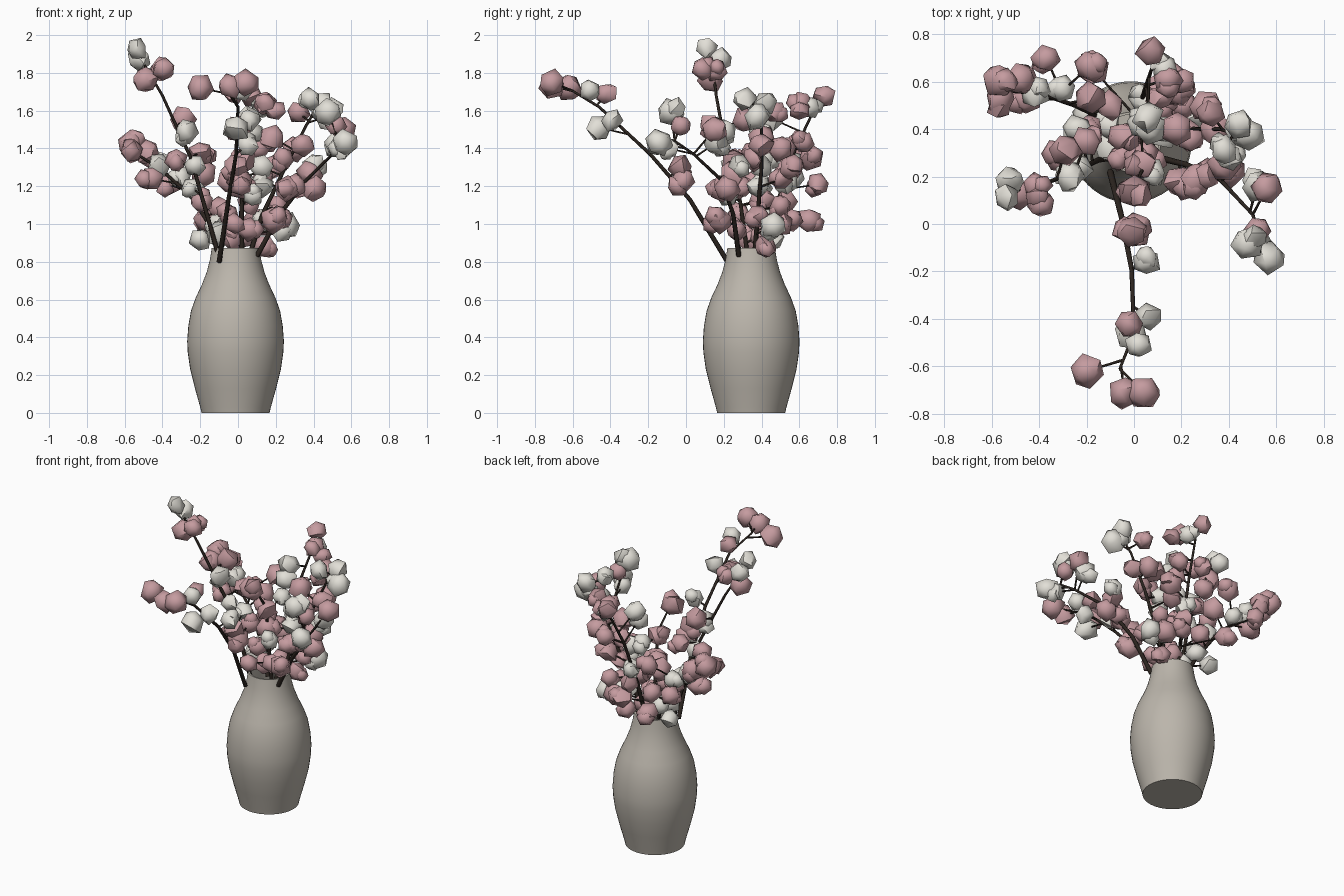
import bpy, bmesh, math, random
from mathutils import Vector, Matrix, Euler

random.seed(7)


def material(name, rgb):
    m = bpy.data.materials.new(name)
    m.diffuse_color = (*rgb, 1)
    return m


PINK = material("pink_petal", (0.56, 0.33, 0.35))
WHITE = material("white_petal", (0.76, 0.74, 0.68))
BARK = material("dark_bark", (0.025, 0.018, 0.014))
CLAY = material("clay", (0.5, 0.465, 0.41))


def mesh_object(name, bm, mat, angle):
    me = bpy.data.meshes.new(name)
    bm.to_mesh(me)
    bm.free()
    me.materials.append(mat)
    ob = bpy.data.objects.new(name, me)
    bpy.context.collection.objects.link(ob)
    bpy.ops.object.select_all(action='DESELECT')
    ob.select_set(True)
    bpy.context.view_layer.objects.active = ob
    bpy.ops.object.shade_smooth_by_angle(angle=math.radians(angle))
    return ob


# Vase: lathed profile, outside then down the inside
profile = [(0, 0), (.18, 0), (.187, .03), (.215, .13), (.24, .23), (.253, .32), (.256, .38),
           (.25, .46), (.236, .54), (.211, .61), (.178, .68), (.153, .745), (.136, .81),
           (.126, .872), (.116, .872), (.125, .81), (.165, .68), (.2, .6), (.24, .4), (.17, .03), (0, .02)]
bm = bmesh.new()
vs = [bm.verts.new((r, 0, z)) for r, z in profile]
es = [bm.edges.new(p) for p in zip(vs, vs[1:])]
bmesh.ops.spin(bm, geom=vs + es, axis=(0, 0, 1), cent=(0, 0, 0), steps=48, angle=2 * math.pi)
bmesh.ops.remove_doubles(bm, verts=bm.verts, dist=1e-4)
bmesh.ops.recalc_face_normals(bm, faces=bm.faces)
vase = mesh_object("vase", bm, CLAY, 40)
vase.location = (-.013, .345, 0)


# Blossoms: jittered low-poly buds, many with a smaller overlapping one
def bud(bm, p, r):
    rot = Euler([random.uniform(0, 6.28) for _ in range(3)]).to_matrix().to_4x4()
    mat = Matrix.Translation(p) @ rot @ Matrix.Diagonal((r, r, r * .92, 1))
    for v in bmesh.ops.create_icosphere(bm, subdivisions=1, radius=1, matrix=mat)["verts"]:
        v.co += Vector([random.uniform(-.1, .1) * r for _ in range(3)])


def blossoms(name, points, mat):
    bm = bmesh.new()
    for p in points:
        r = random.uniform(.06, .077)
        bud(bm, Vector(p), r)
        if random.random() < .6:
            d = Vector([random.uniform(-1, 1) for _ in range(3)]).normalized()
            bud(bm, Vector(p) + d * r * .5, r * .8)
    mesh_object(name, bm, mat, 50)


# Branch: tapered stem, a twig to every blossom
def branch(name, path, pinks, whites):
    path = [Vector(p) for p in path]
    cu = bpy.data.curves.new(name + "_stem", 'CURVE')
    cu.dimensions = '3D'
    cu.bevel_depth = 1
    cu.bevel_resolution = 1
    cu.use_fill_caps = True

    def tube(pts, r0, r1):
        s = cu.splines.new('POLY')
        s.points.add(len(pts) - 1)
        for i, p in enumerate(pts):
            s.points[i].co = (*p, 1)
            s.points[i].radius = r0 + (r1 - r0) * i / (len(pts) - 1)

    tube(path, .014, .006)
    samples = [a.lerp(b, k / 12) for a, b in zip(path, path[1:]) for k in range(13)]
    for p in pinks + whites:
        p = Vector(p)
        root = min(samples, key=lambda q: (q - p).length + 2 * max(0, q.z - p.z + .03))
        tube([root, p], .006, .004)
    cu.materials.append(BARK)
    bpy.context.collection.objects.link(bpy.data.objects.new(name + "_stem", cu))
    blossoms(name + "_pink_blossoms", pinks, PINK)
    blossoms(name + "_white_blossoms", whites, WHITE)


branch("tall_left_branch",
       [(-.1, .28, .82), (-.15, .27, 1.0), (-.25, .22, 1.35), (-.4, .16, 1.68), (-.5, .14, 1.85)],
       [(-.39, .09, 1.82), (-.49, .13, 1.76), (-.41, .16, 1.81), (-.29, .31, 1.55), (-.2, .35, 1.38),
        (-.33, .3, 1.34), (-.19, .4, 1.12)],
       [(-.535, .11, 1.93), (-.52, .18, 1.87), (-.27, .2, 1.49), (-.23, .24, 1.31), (-.24, .4, 1.19)])

branch("front_branch",
       [(-.1, .22, .8), (-.05, .02, 1.13), (-.01, -.19, 1.37), (0, -.46, 1.62), (-.06, -.61, 1.71)],
       [(-.2, -.62, 1.72), (-.04, -.71, 1.73), (.04, -.71, 1.75), (-.02, -.42, 1.69),
        (-.01, -.03, 1.3), (.01, -.02, 1.23)],
       [(.06, -.39, 1.55), (-.01, -.46, 1.51), (.02, -.51, 1.71), (.05, -.16, 1.42)])

branch("right_branch",
       [(.1, .28, .83), (.22, .25, 1.05), (.36, .19, 1.23), (.5, .04, 1.37), (.53, -.06, 1.44)],
       [(.52, -.03, 1.52), (.56, .15, 1.5), (.4, .22, 1.19), (.26, .19, 1.19), (.38, .25, 1.27),
        (.19, .18, 1.02), (.3, .2, 1.2)],
       [(.48, -.08, 1.59), (.57, -.14, 1.43), (.53, -.09, 1.4), (.52, .16, 1.43), (.4, .28, 1.31)])

branch("back_right_branch",
       [(.05, .36, .8), (.13, .38, 1.05), (.25, .4, 1.3), (.36, .4, 1.52), (.42, .38, 1.62)],
       [(.32, .47, 1.59), (.34, .4, 1.42), (.18, .4, 1.46), (.24, .36, 1.35), (.3, .5, 1.4),
        (.21, .5, 1.1), (.14, .42, .88), (.22, .38, 1.04), (.13, .51, 1.24), (.17, .5, 1.0)],
       [(.38, .31, 1.66), (.44, .42, 1.64), (.48, .38, 1.57), (.26, .46, .99), (.12, .4, 1.3),
        (.14, .46, 1.02)])

branch("back_branch",
       [(0, .4, .8), (.02, .48, 1.1), (.05, .58, 1.4), (.09, .7, 1.65)],
       [(.07, .73, 1.68), (.14, .61, 1.64), (.2, .6, 1.6), (.16, .62, 1.43), (.11, .53, 1.4),
        (.18, .56, 1.3), (-.17, .65, 1.02), (.05, .53, 1.12), (.09, .55, 1.02)],
       [(.13, .66, 1.62), (.06, .45, 1.56), (.07, .4, 1.48), (.04, .52, 1.21)])

branch("back_left_branch",
       [(-.06, .4, .8), (-.12, .44, .95), (-.25, .5, 1.15), (-.4, .55, 1.28), (-.55, .56, 1.38)],
       [(-.56, .53, 1.39), (-.57, .6, 1.42), (-.48, .61, 1.38), (-.37, .7, 1.21), (-.46, .53, 1.24),
        (-.18, .53, 1.27), (-.19, .66, 1.35), (-.1, .5, 1.08)],
       [(-.42, .55, 1.31), (-.3, .57, 1.25), (-.2, .46, .92), (-.12, .44, .98)])

branch("centre_branch",
       [(.02, .33, .8), (.02, .29, 1.1), (.04, .24, 1.35), (.01, .17, 1.48)],
       [(.0, .14, 1.5), (.03, .25, 1.33), (.02, .28, 1.2), (-.02, .14, 1.0), (-.05, .28, 1.05),
        (.06, .4, 1.13), (.03, .4, .94), (-.05, .37, 1.23), (.06, .27, .97), (-.03, .33, .92)],
       [(.08, .22, 1.15), (.03, .42, 1.35), (-.1, .33, .95), (.13, .38, 1.2)])
